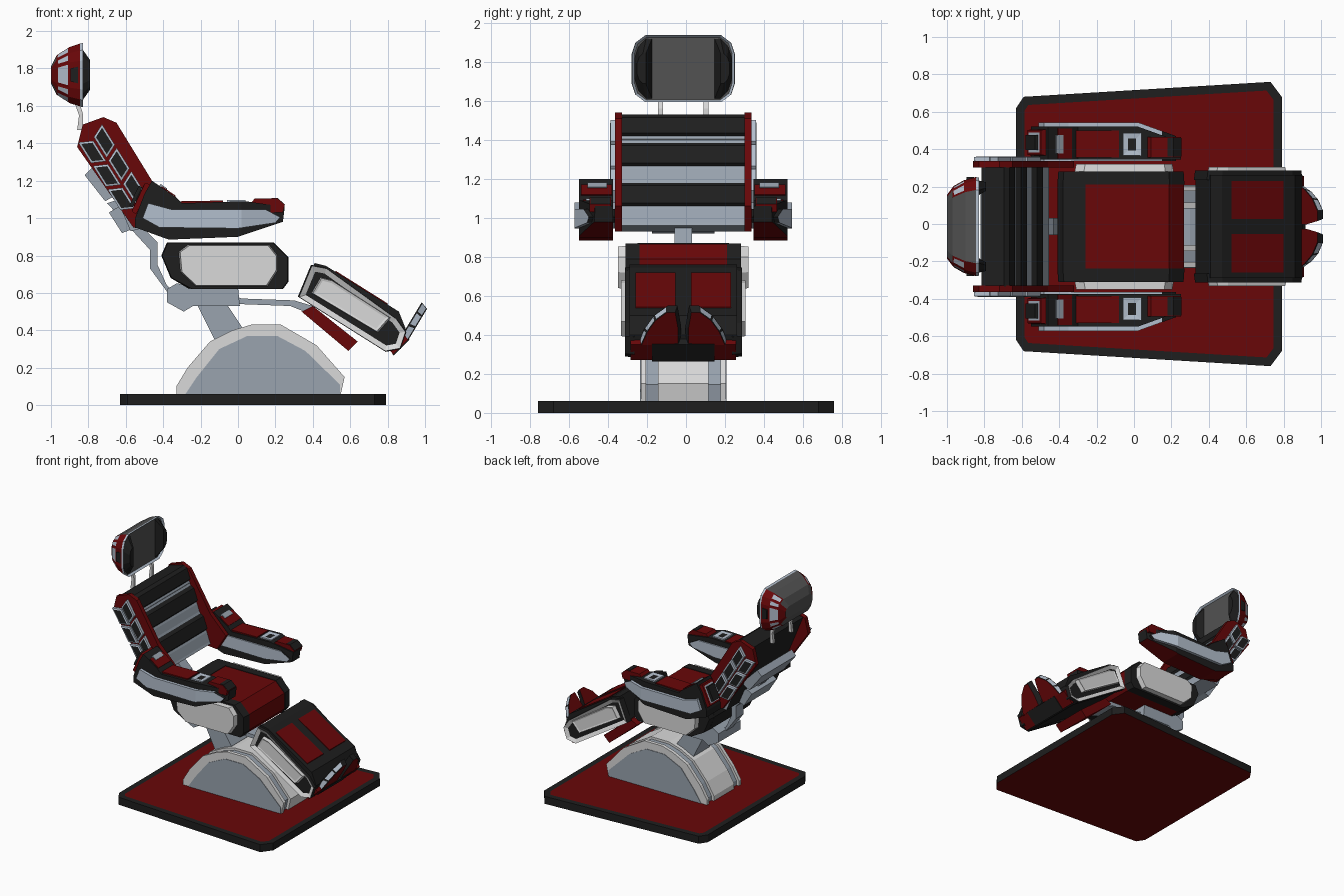
import bpy, bmesh
from mathutils import Vector

if "Cube" in bpy.data.objects:
    bpy.data.objects.remove(bpy.data.objects["Cube"])

COLORS = {
    "red": (0.14, 0.002, 0.0025), "black": (0.013, 0.013, 0.013),
    "light_grey": (0.70, 0.70, 0.70), "pale_blue": (0.45, 0.52, 0.61),
    "steel": (0.32, 0.37, 0.43), "dark_grey": (0.085, 0.085, 0.085),
}
NAMES = list(COLORS)
MATS = []
for n, c in COLORS.items():
    m = bpy.data.materials.new(n)
    m.diffuse_color = (*c, 1)
    m.use_nodes = True
    m.node_tree.nodes["Principled BSDF"].inputs["Base Color"].default_value = m.diffuse_color
    MATS.append(m)
ID = {n: i for i, n in enumerate(NAMES)}


def finish(name, bm, mirror):
    if mirror:
        d = bmesh.ops.duplicate(bm, geom=bm.verts[:] + bm.edges[:] + bm.faces[:])["geom"]
        for v in d:
            if isinstance(v, bmesh.types.BMVert):
                v.co.y *= -1
        bmesh.ops.reverse_faces(bm, faces=[f for f in d if isinstance(f, bmesh.types.BMFace)])
    me = bpy.data.meshes.new(name)
    bm.to_mesh(me)
    bm.free()
    for m in MATS:
        me.materials.append(m)
    ob = bpy.data.objects.new(name, me)
    ob.location.y = 0 if name == "floor_plate" else -.014  # chair sits slightly off the plate centre
    bpy.context.collection.objects.link(ob)
    return ob


def inset(bm, faces, thick, depth, mat):
    bmesh.ops.inset_individual(bm, faces=faces, thickness=thick, depth=depth, use_even_offset=True)
    for f in faces:
        f.material_index = ID[mat]


def loft(name, rings, mat, mirror=True, cap=None, rule=None, side_inset=None, arm_taper=False):
    """Join rings of 3D points into a closed solid; cap = (thickness, depth, material) on the last ring."""
    bm = bmesh.new()
    vs = [[bm.verts.new(p) for p in r] for r in rings]
    n = len(rings[0])
    bm.faces.new(vs[0][::-1])
    end = bm.faces.new(vs[-1])
    for a, b in zip(vs, vs[1:]):
        for i in range(n):
            bm.faces.new((a[i], a[(i + 1) % n], b[(i + 1) % n], b[i]))
    bmesh.ops.recalc_face_normals(bm, faces=bm.faces[:])
    for f in bm.faces:
        f.material_index = ID[mat]
    if arm_taper:  # narrow the outer side toward the front of the arm
        bmesh.ops.bisect_plane(bm, geom=bm.verts[:] + bm.edges[:] + bm.faces[:],
                               plane_co=(0.02, 0, 0), plane_no=(1, 0, 0))
        for v in bm.verts:
            if v.co.y > 0.45:
                v.co.y -= 0.36 * max(0, v.co.x - 0.02)
    bm.normal_update()
    if rule:
        for f in bm.faces:
            f.material_index = ID[rule(f.normal, f.calc_center_median()) or mat]
    if side_inset:
        test, t, d, m = side_inset
        inset(bm, [f for f in bm.faces if test(f.normal, f.calc_center_median())], t, d, m)
    if cap:
        inset(bm, [end], *cap)
    return finish(name, bm, mirror)


def slab(name, pts, off, mat, taper=1.0, **kw):
    pts = [Vector(p) for p in pts]
    c = sum(pts, Vector()) / len(pts)
    return loft(name, [pts, [c + (p - c) * taper + Vector(off) for p in pts]], mat, **kw)


def prism(name, xz, y0, y1, mat, **kw):
    return slab(name, [(x, y0, z) for x, z in xz], (0, y1 - y0, 0), mat, **kw)


def across(name, xz, w, mat, **kw):
    return prism(name, xz, -w, w, mat, mirror=False, **kw)


# floor plate
plate = [(-.63, .62), (-.59, .68), (.73, .76), (.79, .68)]
plate += [(x, -y) for x, y in plate[::-1]]
slab("floor_plate", [(x, y, 0) for x, y in plate], (0, 0, .06), "black", mirror=False,
     cap=(.045, 0, "red"), rule=lambda n, c: "red" if n.z < -.5 else None)

# arched pedestal
arch = [(-.33, .06), (-.33, .10), (-.27, .20), (-.15, .34), (-.03, .40), (.07, .43), (.23, .43),
        (.42, .32), (.57, .15), (.55, .06)]
prism("pedestal_rim", arch, .19, .218, "light_grey")
prism("pedestal_side_panel", [(-.28, .06), (-.22, .15), (-.10, .30), (.05, .37), (.21, .37), (.36, .29), (.545, .11),
                              (.545, .06)], .20, .222, "steel")
across("pedestal_core", [(.12 + (x - .12) * .95, .06 + (z - .06) * .95) for x, z in arch], .20, "steel")
across("pedestal_spine", arch, .13, "light_grey")

# support linkage
across("lift_post", [(-.22, .54), (-.06, .54), (.02, .42), (.02, .34), (-.12, .34)], .10, "steel")
across("seat_carrier", [(-.38, .62), (-.33, .65), (0, .63), (.01, .53), (-.24, .53), (-.29, .50), (-.38, .55)],
       .14, "steel")
across("leg_bar", [(-.07, .60), (.02, .57), (.30, .56), (.40, .53), (.38, .49), (.28, .53), (.02, .54), (-.07, .54)],
       .10, "steel")
across("back_link", [(-.38, .64), (-.33, .60), (-.36, .58), (-.47, .73), (-.47, .83), (-.58, .95), (-.70, 1.08),
                     (-.64, 1.10), (-.52, .96), (-.43, .87), (-.43, .75)], .045, "steel")

# seat: black flanges around a red cushion
seat = [(-.41, .80), (-.38, .87), (.19, .87), (.27, .79), (.27, .66), (.24, .62), (-.25, .62), (-.36, .68)]
prism("seat_flange", seat, .225, .295, "black", taper=.985)
across("seat_rear", [(-.41, .80), (-.38, .87), (-.26, .87), (-.26, .62), (-.36, .68)], .235, "black")
across("seat_cushion", [(-.27, .866), (.188, .866), (.266, .788), (.266, .662), (.238, .625), (-.27, .625)],
       .235, "red")
prism("seat_side_panel", [(-.32, .82), (-.27, .857), (.17, .857), (.215, .80), (.215, .72), (.16, .635),
                          (-.23, .635), (-.31, .71)], .28, .335, "light_grey", taper=.96)

# leg rest
leg = [(.33, .59), (.41, .76), (.47, .745), (.86, .50), (.90, .40), (.87, .31), (.79, .29)]
across("leg_cushion", leg, .275, "black")
prism("leg_side_frame", [(.32, .58), (.39, .75), (.47, .735), (.85, .46), (.90, .39), (.87, .30), (.79, .285)],
      .25, .30, "black", taper=.98, cap=(.028, -.015, "black"),
      rule=lambda n, c: "light_grey" if n.y > .5 else None)
prism("leg_side_panel", [(.39, .60), (.44, .685), (.50, .67), (.82, .465), (.75, .385)], .27, .318, "light_grey",
      taper=.95, cap=(.012, -.004, "light_grey"))
top = lambda x: .745 - .628 * (x - .47)
a, b = .52, .80
prism("leg_red_pad", [(a, top(a) - .02), (a, top(a) + .006), (b, top(b) + .006), (b, top(b) - .02)],
      .04, .245, "red")
across("calf_plate", [(.34, .50), (.40, .53), (.64, .34), (.59, .29)], .15, "red")

# foot rest with two wings
across("foot_ledge", [(.80, .31), (.83, .27), (.91, .35), (.86, .41)], .27, "red")
across("foot_ledge_pad", [(.81, .30), (.832, .264), (.917, .35), (.865, .41)], .16, "black")
wing = [(.012, .36), (.012, .45), (.03, .55), (.08, .55), (.15, .50), (.20, .43), (.235, .35)]
slab("foot_wing", [(.85 + (z - .33) * .6, y, z) for y, z in wing], (.038, 0, -.02), "red", taper=.84,
     rule=lambda n, c: "black" if abs(n.x) < .8 else None,
     side_inset=(lambda n, c: c.y > .09 and c.z > .37 and n.y > .2, .007, .002, "pale_blue"))

# backrest side plates with chevron inlays
prism("back_side_plate", [(-.86, 1.38), (-.83, 1.50), (-.72, 1.54), (-.65, 1.51), (-.46, 1.20), (-.32, 1.06),
                          (-.40, .93), (-.50, .94), (-.56, .95)], .315, .35, "red")
d, p, o = Vector((-.53, .848)), Vector((.848, .53)), Vector((-.545, 1.06))
for r in range(3):
    for s in (-1, 1):
        u = .01 + r * .148
        quad = [(u, .006), (u + .13, .006), (u + .165, .08), (u + .035, .08)]
        if s < 0:
            quad = [(x - .015, y) for x, y in quad]
        prism(f"back_inlay_{r}_{'rear' if s < 0 else 'front'}",
              [tuple(o + d * x + p * y * s) for x, y in quad], .345, .372, "pale_blue", cap=(.010, .003, "black"))

# backrest cushion bands
bands = [(1.53, 1.42, "black"), (1.42, 1.385, "steel"), (1.385, 1.265, "black"), (1.265, 1.18, "steel"),
         (1.18, 1.06, "black"), (1.06, .96, "steel")]
fx = lambda z: -.69 + (1.52 - z) * .42
for i, (t, b, m) in enumerate(bands):
    g = .02 if m == "black" else 0
    xz = [(fx(t), t), (fx(t - .02) + g, t - .015), (fx(b + .02) + g, b + .015), (fx(b), b),
          (fx(b) - .12, b - .03), (fx(t) - .12, t - .03)]
    across(f"back_band_{i}", xz, .32, m, rule=lambda n, c: "black" if n.x < -.5 else None)

# rear brackets
across("upper_rear_bracket", [(-.82, 1.23), (-.78, 1.27), (-.64, 1.13), (-.71, 1.09)], .22, "steel")
across("lower_rear_bracket", [(-.69, 1.03), (-.64, 1.06), (-.54, .95), (-.62, .92)], .16, "steel")

# head rest
prism("headrest_post", [(-.86, 1.47), (-.85, 1.55), (-.89, 1.66), (-.86, 1.66), (-.83, 1.56), (-.83, 1.47)],
      .105, .13, "light_grey")


def octagon(x, hy, hz, z0=1.765):
    pts = [(.74, 1), (.93, .78), (1, .45)]
    q = pts + [(y, -z) for y, z in pts[::-1]]
    q += [(-y, -z) for y, z in q]
    return [(x, y * hy, z0 + z * hz) for y, z in q]


def head_rule(n, c):
    if c.x > -.85:
        return "pale_blue"
    return "red" if abs(n.y) > .3 else "dark_grey"


loft("headrest_shell", [octagon(-1.0, .17, .045), octagon(-.97, .21, .105), octagon(-.90, .25, .15),
                        octagon(-.845, .265, .168), octagon(-.828, .262, .172)], "dark_grey", mirror=False,
     rule=head_rule, cap=(.012, -.015, "dark_grey"),
     side_inset=(lambda n, c: abs(n.y) > .3 and -.95 < c.x < -.9, .010, .003, "pale_blue"))
prism("headrest_side_inlay", [(-.895, 1.80), (-.895, 1.73), (-.855, 1.72), (-.855, 1.81)], .24, .264, "black")
slab("headrest_cheek", [(-.845, y, z) for y, z in [(.16, 1.92), (.19, 1.922), (.23, 1.88), (.25, 1.82), (.25, 1.71),
                                                  (.23, 1.65), (.19, 1.61), (.16, 1.61)]],
     (.055, .008, 0), "black", taper=.5)

# arm rests
arm = [(-.55, 1.0), (-.50, 1.13), (-.46, 1.20), (-.33, 1.11), (-.30, 1.08), (.04, 1.09), (.25, 1.06), (.24, .98),
       (0, .90), (-.37, .885), (-.55, .95)]
prism("arm_body", arm, .36, .535, "black", arm_taper=True, rule=lambda n, c: "red" if n.z < -.3 else None)
prism("arm_side_panel", [(-.48, 1.08), (-.35, 1.045), (.15, 1.045), (.225, 1.005), (.20, .975), (0, .945),
                         (-.42, .95), (-.51, 1.0)], .35, .558, "pale_blue", arm_taper=True,
      rule=lambda n, c: "black" if n.x > .4 else None)
prism("arm_tip", [(.05, 1.06), (.09, 1.105), (.21, 1.105), (.25, 1.07), (.24, 1.03), (.06, 1.03)], .37, .48, "red")
prism("arm_tip_pad", [(.18, 1.09), (.18, 1.108), (.212, 1.108), (.253, 1.07)], .375, .475, "black")
prism("arm_top_pad", [(-.32, 1.07), (-.31, 1.09), (-.08, 1.094), (-.08, 1.07)], .37, .515, "red")
slab("arm_control", [(-.06, .38, 1.08), (.04, .38, 1.08), (.04, .50, 1.08), (-.06, .50, 1.08)], (0, 0, .018),
     "pale_blue", cap=(.028, -.004, "black"))


def slope(x0, x1, y0, y1, h, name, mat, **kw):
    """Thin plate lying on the sloped elbow face."""
    z = lambda x: 1.20 - .69 * (x + .46)
    slab(name, [(x0, y0, z(x0)), (x1, y0, z(x1)), (x1, y1, z(x1)), (x0, y1, z(x0))], (h * .57, 0, h * .82), mat, **kw)


slope(-.41, -.335, .365, .525, .006, "elbow_red_plate", "red")
slope(-.42, -.385, .39, .49, .012, "elbow_screen", "steel")
slab("elbow_rear_panel", [(-.545, .38, 1.02), (-.47, .38, 1.18), (-.47, .52, 1.18), (-.545, .52, 1.02)],
     (-.025, 0, .012), "red", taper=.95, cap=(.014, .002, "pale_blue"))
slab("elbow_rear_inlay", [(-.562, .41, 1.06), (-.512, .41, 1.165), (-.512, .49, 1.165), (-.562, .49, 1.06)],
     (-.018, 0, .009), "black")
